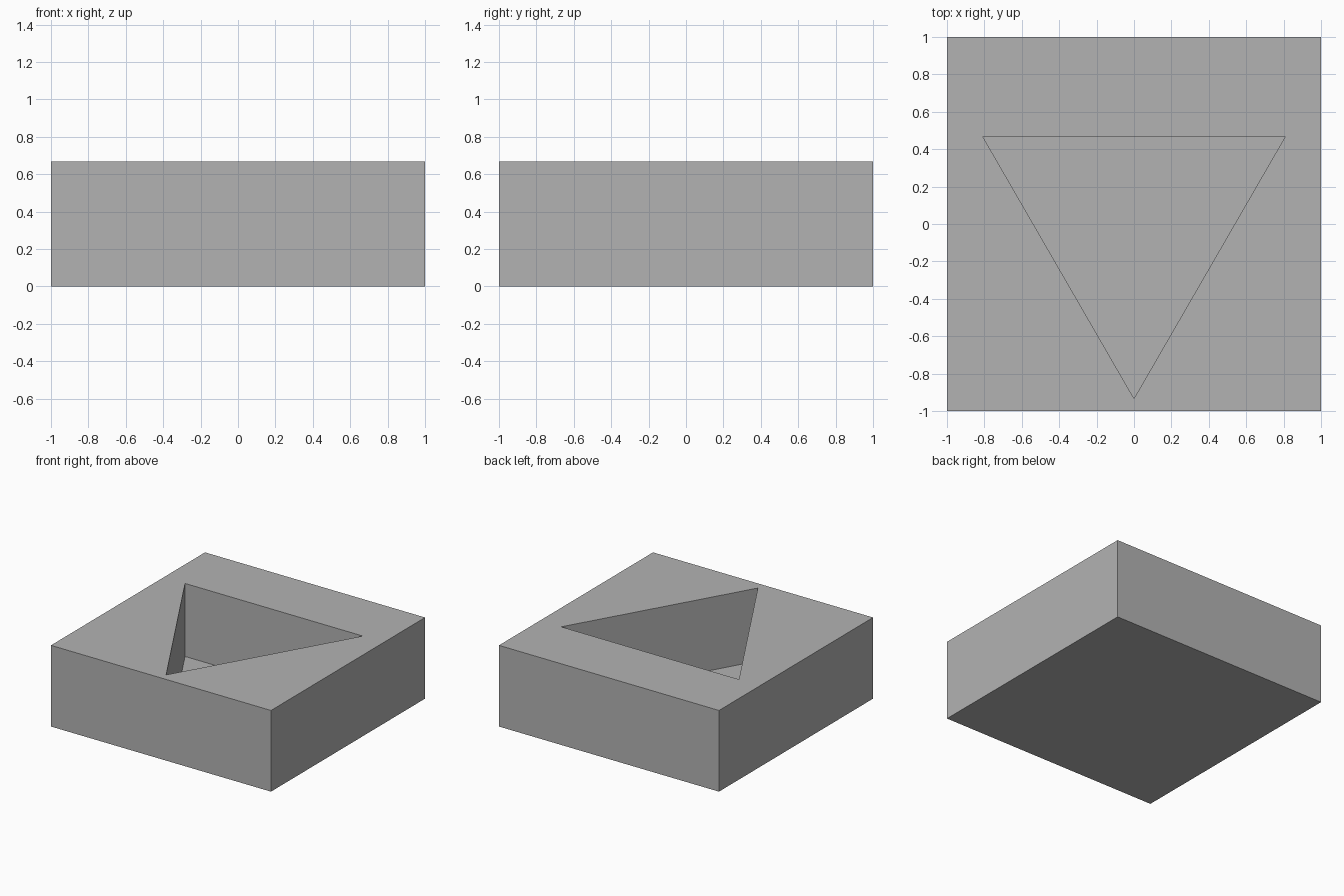
import bpy
from math import radians

HEIGHT = 0.667
FLOOR = 0.067
RADIUS = 0.933

cube = bpy.data.objects.get("Cube")
if cube:
    bpy.data.objects.remove(cube, do_unlink=True)

# Plain grey material
grey = bpy.data.materials.new("plain grey")
grey.use_nodes = True
color = (0.45, 0.45, 0.45, 1)
grey.diffuse_color = color
grey.node_tree.nodes["Principled BSDF"].inputs["Base Color"].default_value = color

# Square block
bpy.ops.mesh.primitive_cube_add(size=1, location=(0, 0, HEIGHT / 2))
block = bpy.context.object
block.name = "block"
block.scale = (2, 2, HEIGHT)
bpy.ops.object.transform_apply(location=True, rotation=False, scale=True)
block.data.materials.append(grey)

# Triangular prism that cuts the pocket, with its point toward the front
bpy.ops.mesh.primitive_cylinder_add(vertices=3, radius=RADIUS, depth=1,
                                    location=(0, 0, FLOOR + 0.5))
cutter = bpy.context.object
cutter.name = "pocket_cutter"
cutter.data.materials.append(grey)
front_point = min(cutter.data.vertices, key=lambda v: v.co.y)
if abs(front_point.co.x) > 0.01:
    cutter.rotation_euler.z = radians(180)
cutter.hide_render = True

# Cut the pocket, then discard the cutter
pocket = block.modifiers.new("pocket", "BOOLEAN")
pocket.operation = "DIFFERENCE"
pocket.solver = "EXACT"
pocket.object = cutter
bpy.ops.object.select_all(action="DESELECT")
block.select_set(True)
bpy.context.view_layer.objects.active = block
bpy.ops.object.modifier_apply(modifier=pocket.name)
bpy.data.objects.remove(cutter, do_unlink=True)
